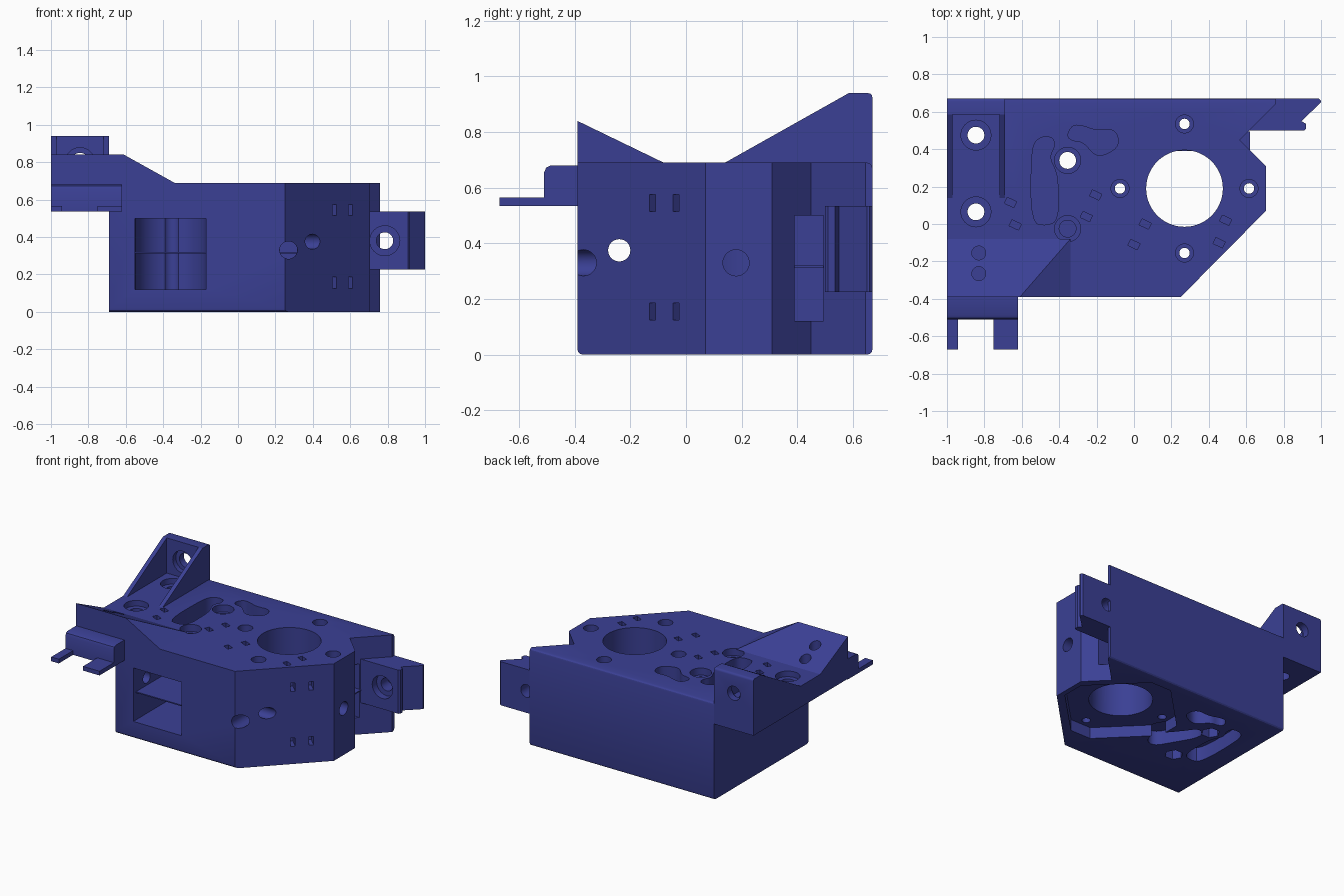
import bpy, bmesh, math
from mathutils import Vector

if "Cube" in bpy.data.objects:
    bpy.data.objects.remove(bpy.data.objects["Cube"])

blue = bpy.data.materials.new("deep_blue")
blue.diffuse_color = (0.043, 0.051, 0.30, 1)
blue.use_nodes = True
blue.node_tree.nodes["Principled BSDF"].inputs["Base Color"].default_value = blue.diffuse_color


def make(name, bm):
    bmesh.ops.recalc_face_normals(bm, faces=bm.faces)
    me = bpy.data.meshes.new(name)
    bm.to_mesh(me)
    bm.free()
    me.materials.append(blue)
    ob = bpy.data.objects.new(name, me)
    bpy.context.collection.objects.link(ob)
    return ob


def prism(name, pts, axis, lo, hi, bevel=0, pick=None):
    """Extrude a 2D outline along an axis; optionally round picked edges."""
    place = {'x': lambda a, b, t: (t, a, b), 'y': lambda a, b, t: (a, t, b),
             'z': lambda a, b, t: (a, b, t)}[axis]
    bm = bmesh.new()
    ends = [[bm.verts.new(place(a, b, t)) for a, b in pts] for t in (lo, hi)]
    bm.faces.new(ends[0])
    bm.faces.new(ends[1][::-1])
    n = len(pts)
    for i in range(n):
        j = (i + 1) % n
        bm.faces.new((ends[0][i], ends[0][j], ends[1][j], ends[1][i]))
    bmesh.ops.recalc_face_normals(bm, faces=bm.faces)
    if bevel:
        edges = [e for e in bm.edges if pick is None or pick(e)]
        bmesh.ops.bevel(bm, geom=edges, offset=bevel, segments=3, profile=0.5, affect='EDGES')
    return make(name, bm)


def circle(x, y, r, n=32, turn=0):
    return [(x + r * math.cos(turn + 2 * math.pi * i / n),
             y + r * math.sin(turn + 2 * math.pi * i / n)) for i in range(n)]


def rect(x, y, w, h, deg=0):
    c, s = math.cos(math.radians(deg)), math.sin(math.radians(deg))
    return [(x + c * a - s * b, y + s * a + c * b) for a, b in
            ((-w / 2, -h / 2), (w / 2, -h / 2), (w / 2, h / 2), (-w / 2, h / 2))]


def box2(a0, a1, b0, b1):
    return [(a0, b0), (a1, b0), (a1, b1), (a0, b1)]


def smooth(pts):
    for _ in range(2):
        out = []
        for i, p in enumerate(pts):
            p, q = Vector(p), Vector(pts[(i + 1) % len(pts)])
            out += [tuple(p.lerp(q, 0.25)), tuple(p.lerp(q, 0.75))]
        pts = out
    return pts


def cut(ob, pts, axis, lo, hi):
    tool = prism("cutter", pts, axis, lo, hi)
    tool.hide_render = True
    mod = ob.modifiers.new("cut", 'BOOLEAN')
    mod.operation, mod.solver, mod.object = 'DIFFERENCE', 'EXACT', tool
    bpy.context.view_layer.objects.active = ob
    bpy.ops.object.modifier_apply(modifier=mod.name)
    bpy.data.objects.remove(tool)


def bore(ob, x, y, r, ring, axis, lo, hi, ring_lo, ring_hi):
    cut(ob, circle(x, y, r), axis, lo, hi)
    cut(ob, circle(x, y, ring), axis, ring_lo, ring_hi)


# Main block with slanted front corner and notched right side
outline = [(-0.69, -0.39), (0.25, -0.39), (0.705, 0.07), (0.705, 0.31),
           (0.565, 0.45), (0.76, 0.645), (0.76, 0.67), (-0.69, 0.67)]


def long_edge(e):
    a, b = (v.co for v in e.verts)
    return abs(a.z - b.z) < 0.01 and abs(a.y - b.y) < 0.01 and (a.z < 0.1 or a.y > 0.5)


body = prism("main_block", outline, 'z', 0, 0.69, 0.018, long_edge)

# Front window cavity and side channel, each with a thin middle rib
cut(body, box2(-0.55, -0.17, 0.12, 0.5), 'y', -0.5, 0.2)
cut(body, circle(-0.36, 0.18, 0.19), 'z', 0.12, 0.5)
cut(body, box2(0.39, 0.495, 0.12, 0.5), 'x', 0.2, 0.9)
prism("window_rib", box2(-0.55, -0.17, 0.312, 0.32), 'y', -0.36, 0.2)
prism("channel_rib", box2(0.39, 0.495, 0.312, 0.32), 'x', 0.2, 0.62)

# Motor bore, shallow motor seat underneath and four bolt holes
MX, MY = 0.27, 0.19
cut(body, circle(MX, MY, 0.205, 64), 'z', -0.1, 0.8)
seat = []
for k in range(4):
    for u, v in ((0.40, -0.08), (0.40, 0.08)):
        c, s = ((1, 0), (0, 1), (-1, 0), (0, -1))[k]
        seat.append((MX + c * u - s * v, MY + s * u + c * v))
cut(body, seat, 'z', -0.1, 0.08)
for dx, dy in ((0.345, 0), (-0.345, 0), (0, 0.345), (0, -0.345)):
    bore(body, MX + dx, MY + dy, 0.028, 0.048, 'z', -0.1, 0.8, 0.63, 0.8)

# Clamp bolts with hexagonal nut pockets below
for y in (0.34, -0.025):
    bore(body, -0.355, y, 0.045, 0.07, 'z', -0.1, 0.8, 0.64, 0.8)
    cut(body, circle(-0.355, y, 0.06, 6), 'z', -0.1, 0.08)

# Curved pockets in top and bottom
bean = [(-0.55, 0.38), (-0.52, 0.46), (-0.44, 0.47), (-0.42, 0.42), (-0.455, 0.36),
        (-0.415, 0.28), (-0.405, 0.2), (-0.405, 0.02), (-0.47, -0.01), (-0.55, 0.01)]
kidney = [(-0.36, 0.47), (-0.33, 0.53), (-0.27, 0.525), (-0.21, 0.5), (-0.1, 0.51),
          (-0.075, 0.42), (-0.15, 0.37), (-0.21, 0.365), (-0.27, 0.44), (-0.33, 0.445)]
for shape in (bean, kidney):
    cut(body, smooth(shape), 'z', 0.54, 0.8)
    cut(body, smooth(shape), 'z', -0.1, 0.1)
lobe = [(-0.35, 0.27), (-0.27, 0.34), (-0.2, 0.24), (-0.08, 0.1), (-0.1, 0.0),
        (-0.18, -0.02), (-0.24, 0.08)]
cut(body, smooth(lobe), 'z', -0.1, 0.1)

# Small tie slots on the top and slanted face
for x, y in ((-0.635, -0.005), (-0.205, 0.155), (-0.255, 0.04),
             (0.06, 0.0), (0.0, -0.11), (0.49, 0.02), (0.455, -0.1)):
    cut(body, rect(x, y, 0.055, 0.035, -25), 'z', 0.60, 0.8)
cut(body, rect(-0.66, 0.115, 0.055, 0.035, -25), 'z', 0.60, 0.8)
for y in (-0.12, -0.035):
    for z in (0.155, 0.545):
        cut(body, rect(y + 0.635, y, 0.16, 0.03, -45), 'z', z - 0.03, z + 0.03)

# Round side holes
cut(body, circle(-0.24, 0.375, 0.04), 'x', -0.9, 0.9)
cut(body, circle(0.27, 0.33, 0.047), 'y', -0.6, 0.05)
cut(body, circle(0.18, 0.33, 0.047), 'x', 0.4, 0.9)

# Left overhanging shelf with two mounting holes
shelf = prism("left_shelf", box2(-1, -0.69, -0.39, 0.67), 'z', 0.54, 0.69)
for y in (0.475, 0.065):
    bore(shelf, -0.845, y, 0.045, 0.08, 'z', 0.4, 0.8, 0.65, 0.8)

# Sloping hip wedge along the front edge
bm = bmesh.new()
for co in ((-1, -0.39, 0.69), (-0.34, -0.39, 0.69), (-0.34, -0.08, 0.69),
           (-1, -0.08, 0.69), (-1, -0.39, 0.84), (-0.61, -0.39, 0.84)):
    bm.verts.new(co)
bmesh.ops.convex_hull(bm, input=bm.verts)
bmesh.ops.dissolve_limit(bm, angle_limit=0.01, verts=bm.verts, edges=bm.edges)
wedge = make("front_wedge", bm)
for y in (-0.155, -0.265):
    cut(wedge, circle(-0.83, y, 0.037), 'z', 0.60, 1)
    cut(shelf, circle(-0.83, y, 0.037), 'z', 0.60, 1)

# Front ledge and its two thin tabs
ledge = [(-0.39, 0.535), (-0.51, 0.535), (-0.51, 0.655), (-0.503, 0.672),
         (-0.487, 0.68), (-0.39, 0.68)]
prism("front_ledge", ledge, 'x', -1, -0.62)
for x0, x1 in ((-1, -0.94), (-0.75, -0.62)):
    prism("front_tab", box2(x0, x1, -0.67, -0.51), 'z', 0.535, 0.565)

# Rear bracket: drilled wall with two sloping gussets
wall = prism("rear_bracket_wall", box2(0.585, 0.67, 0.69, 0.94), 'x', -1, -0.69, 0.015,
             lambda e: all(v.co.z > 0.8 and v.co.y > 0.65 for v in e.verts))
bore(wall, -0.845, 0.80, 0.05, 0.078, 'y', 0.5, 0.8, 0.5, 0.62)
for x in (-1, -0.72):
    prism("rear_gusset", [(0.14, 0.69), (0.585, 0.69), (0.585, 0.94)], 'x', x, x + 0.03)

# Right mounting ear with hooked tip
ear_pts = [(0.615, 0.5), (0.91, 0.5), (0.92, 0.51), (0.92, 0.535), (0.895, 0.55),
           (1, 0.65), (1, 0.66), (0.99, 0.67), (0.76, 0.67), (0.76, 0.645)]
ear = prism("right_ear", ear_pts, 'z', 0.225, 0.535)
bore(ear, 0.785, 0.38, 0.045, 0.08, 'y', 0.4, 0.8, 0.4, 0.55)

# Smooth round surfaces, keep edges sharp
bpy.ops.object.select_all(action='DESELECT')
for ob in bpy.context.scene.objects:
    ob.select_set(True)
    bpy.context.view_layer.objects.active = ob
bpy.ops.object.shade_smooth_by_angle(angle=math.radians(30))
